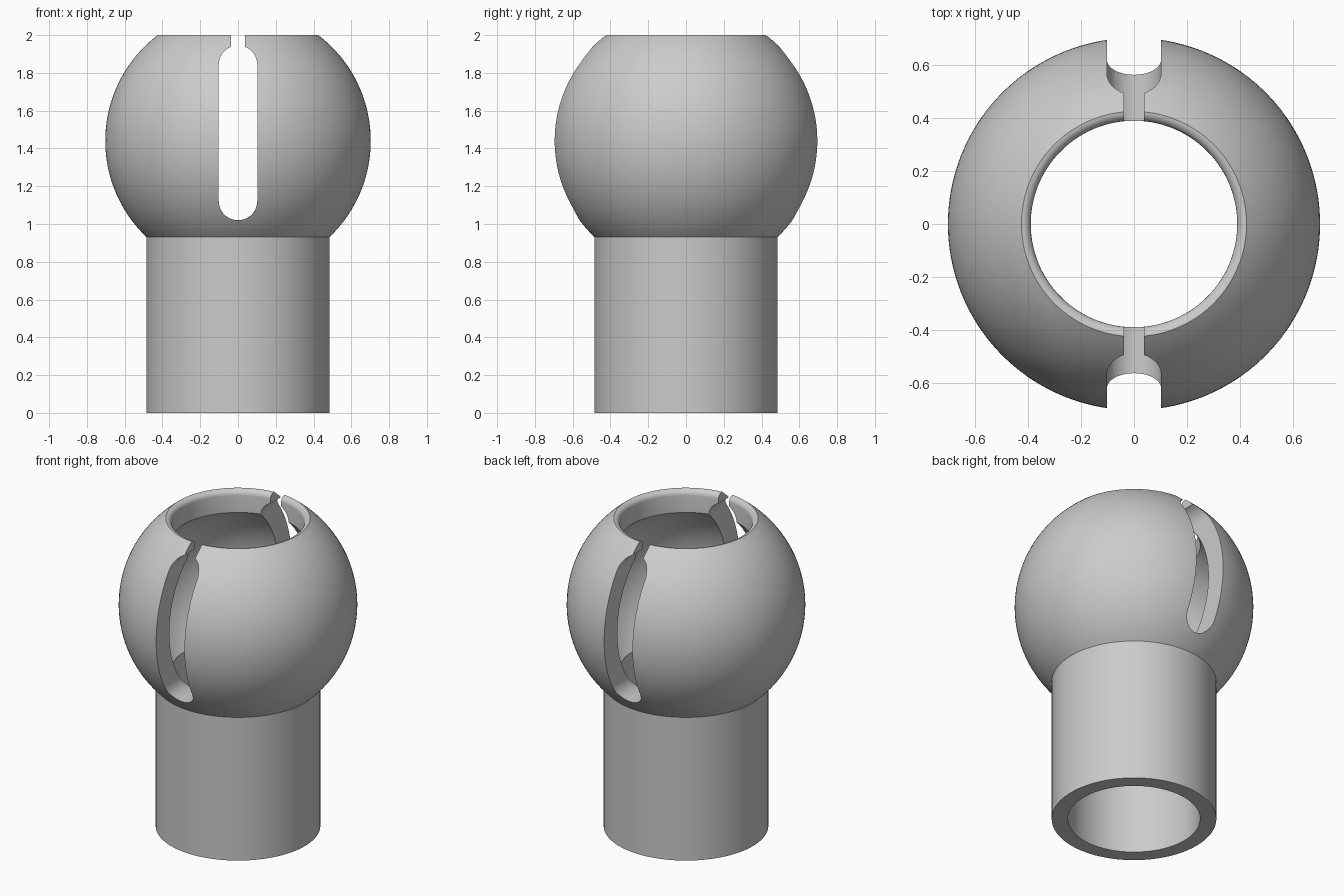
import bpy
import bmesh
from math import sin, cos, acos, asin, pi, radians, sqrt

cube = bpy.data.objects.get("Cube")
if cube:
    bpy.data.objects.remove(cube, do_unlink=True)

CENTRE = 1.44            # height of the ball centre
BALL, CAVITY = 0.703, 0.57
TUBE, BORE = 0.485, 0.39
TOP, FILLET = 2.0, 0.035
SLOT, NECK = 0.102, 0.038


def arc(cx, cy, r, start, end, steps):
    """Points on an arc, angles in radians."""
    angles = [start + (end - start) * i / steps for i in range(steps + 1)]
    return [(cx + r * cos(a), cy + r * sin(a)) for a in angles]


def new_object(name, bm):
    bmesh.ops.recalc_face_normals(bm, faces=bm.faces)
    mesh = bpy.data.meshes.new(name)
    bm.to_mesh(mesh)
    bm.free()
    obj = bpy.data.objects.new(name, mesh)
    bpy.context.collection.objects.link(obj)
    return obj


def lathe(name, profile, steps=128):
    """Spin a closed (radius, height) profile about the z axis."""
    bm = bmesh.new()
    rings = []
    for i in range(steps):
        a = 2 * pi * (i + 0.5) / steps
        rings.append([bm.verts.new((r * cos(a), r * sin(a), z)) for r, z in profile])
    n = len(profile)
    for i, ring in enumerate(rings):
        nxt = rings[(i + 1) % steps]
        for j in range(n):
            k = (j + 1) % n
            bm.faces.new((ring[j], nxt[j], nxt[k], ring[k]))
    return new_object(name, bm)


def prism(name, outline, half_depth):
    """Extrude an (x, z) outline along y."""
    bm = bmesh.new()
    face = bm.faces.new([bm.verts.new((x, -half_depth, z)) for x, z in outline])
    extruded = bmesh.ops.extrude_face_region(bm, geom=[face])["geom"]
    moved = [v for v in extruded if isinstance(v, bmesh.types.BMVert)]
    bmesh.ops.translate(bm, vec=(0, 2 * half_depth, 0), verts=moved)
    return new_object(name, bm)


# Hollow ball on a tube: outer wall upward, rounded rim, then inner wall downward
rim = BORE + FILLET
inner = acos(BORE / CAVITY)
profile = [(BORE, 0), (TUBE, 0)]
profile += arc(0, CENTRE, BALL, -acos(TUBE / BALL), acos(rim / BALL), 40)[:-1]
profile += arc(rim, TOP - FILLET, FILLET, pi / 2, pi, 6)
profile += arc(0, CENTRE, CAVITY, inner, -inner, 32)
ball_socket = lathe("ball_and_tube", profile)

# Keyhole slot through front and back, open at the top
low, high = 1.02 + SLOT, 1.843
side = acos(NECK / SLOT)
outline = arc(0, low, SLOT, pi, 2 * pi, 24)
outline += arc(0, high, SLOT, 0, side, 10)
outline += [(NECK, TOP + 0.2), (-NECK, TOP + 0.2)]
outline += arc(0, high, SLOT, pi - side, pi, 10)
slot_cutter = prism("slot_cutter", outline, 1.0)
slot_cutter.hide_render = True

cut = ball_socket.modifiers.new("slots", "BOOLEAN")
cut.operation = "DIFFERENCE"
cut.solver = "EXACT"
cut.object = slot_cutter

bpy.ops.object.select_all(action="DESELECT")
ball_socket.select_set(True)
bpy.context.view_layer.objects.active = ball_socket
bpy.ops.object.modifier_apply(modifier=cut.name)
bpy.data.objects.remove(slot_cutter, do_unlink=True)
bpy.ops.object.shade_smooth_by_angle(angle=radians(30))

# Single plain grey
grey = bpy.data.materials.new("grey")
grey.use_nodes = True
colour = (0.6, 0.6, 0.6, 1)
grey.diffuse_color = colour
grey.node_tree.nodes["Principled BSDF"].inputs["Base Color"].default_value = colour
ball_socket.data.materials.clear()
ball_socket.data.materials.append(grey)
